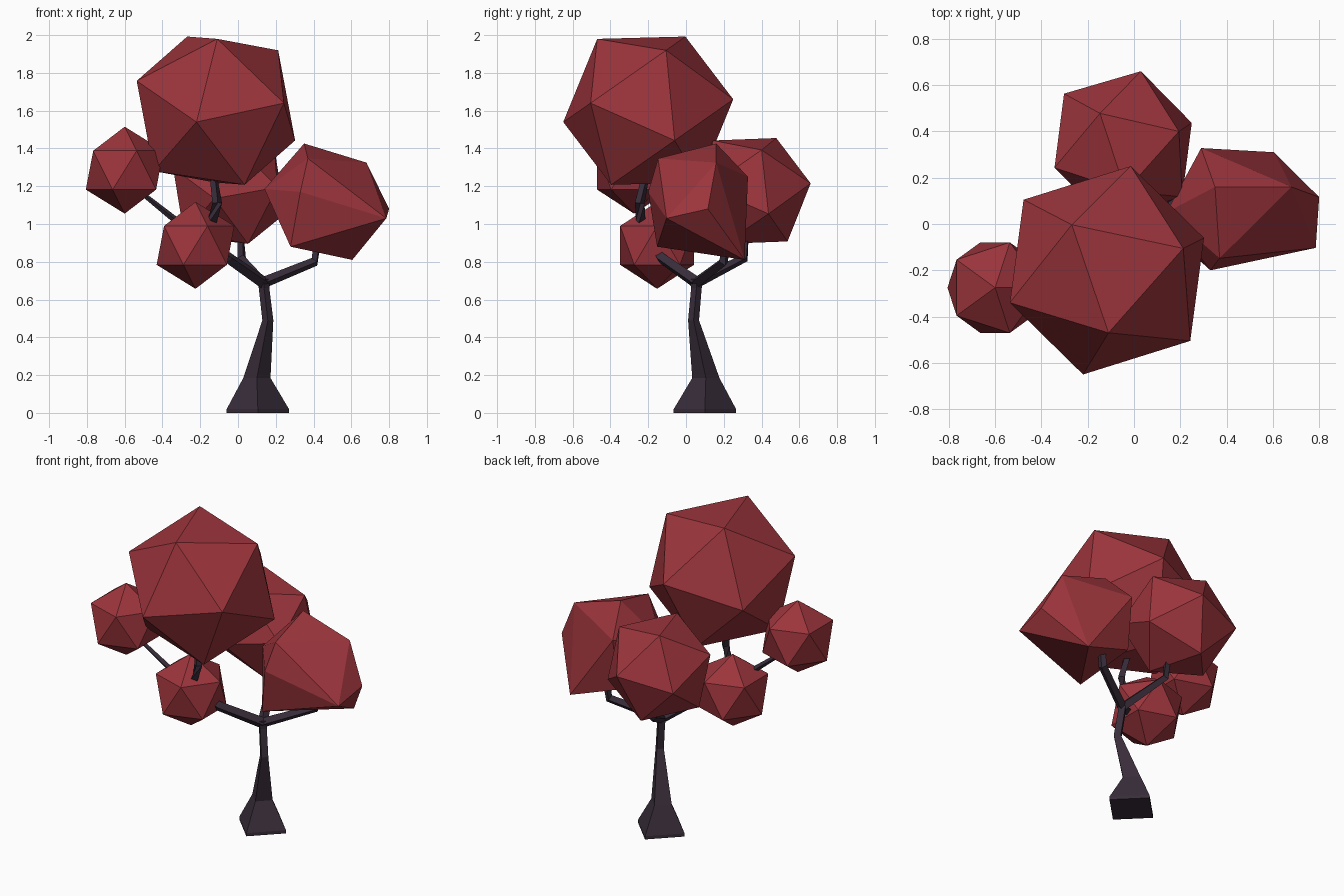
import bpy, bmesh, math
from mathutils import Vector, Matrix

if "Cube" in bpy.data.objects:
    bpy.data.objects.remove(bpy.data.objects["Cube"])


def material(name, color):
    m = bpy.data.materials.new(name)
    m.diffuse_color = color
    m.use_nodes = True
    m.node_tree.nodes["Principled BSDF"].inputs["Base Color"].default_value = m.diffuse_color
    return m


RED = material("leaf_red", (0.33, 0.035, 0.045, 1))
BARK = material("dark_bark", (0.04, 0.026, 0.042, 1))


def finish(bm, name, mat):
    bmesh.ops.recalc_face_normals(bm, faces=bm.faces)
    me = bpy.data.meshes.new(name)
    bm.to_mesh(me)
    bm.free()
    me.materials.append(mat)
    bpy.context.collection.objects.link(bpy.data.objects.new(name, me))


def clump(name, center, a, b, c):
    """Icosahedron placed by three mutually adjacent corners relative to its center."""
    a, b, c = Vector(a), Vector(b), Vector(c)
    x = (b - 0.4472 * a) / 0.8944
    y = (c - 0.4472 * a - 0.2764 * x) / 0.8507
    m = Matrix((x, y, a)).transposed().to_4x4()
    bm = bmesh.new()
    bmesh.ops.create_icosphere(bm, subdivisions=1, radius=1)
    bm.transform(Matrix.Translation(center) @ m)
    finish(bm, name, RED)


def upright_clump(name, center, r):
    clump(name, center, (0, 0, r), (0.8944 * r, 0, 0.4472 * r),
          (0.2764 * r, 0.8507 * r, 0.4472 * r))


def limb(name, path, level=False):
    """Four-sided tapered limb through (x, y, z, radius) stations."""
    bm = bmesh.new()
    pts = [Vector(p[:3]) for p in path]
    rings = []
    for i, p in enumerate(pts):
        t = pts[min(i + 1, len(pts) - 1)] - pts[max(i - 1, 0)]
        q = Matrix.Identity(3) if level else t.to_track_quat('Z', 'Y').to_matrix()
        r = path[i][3]
        rings.append([bm.verts.new(p + q @ Vector((r * math.cos(k * math.pi / 2),
                                                   r * math.sin(k * math.pi / 2), 0)))
                      for k in range(4)])
    for lo, hi in zip(rings, rings[1:]):
        for k in range(4):
            j = (k + 1) % 4
            bm.faces.new((lo[k], lo[j], hi[j], hi[k]))
    bm.faces.new(rings[0][::-1])
    bm.faces.new(rings[-1])
    finish(bm, name, BARK)


# Foliage
clump("top_foliage", (-0.117, -0.2, 1.6),
      (-0.103, -0.45, -0.06), (0.007, -0.27, 0.38), (0.36, -0.305, 0.04))
clump("back_foliage", (-0.047, 0.34, 1.175),
      (0.077, 0.32, 0.04), (-0.10, 0.138, 0.28), (0.241, 0.06, 0.217))
upright_clump("left_foliage", (-0.6, -0.275, 1.285), 0.23)
upright_clump("low_foliage", (-0.225, -0.153, 0.887), 0.23)

# Right foliage is an irregular faceted lump
bm = bmesh.new()
for p in [(0.35, 0.16, 1.426), (0.68, 0.16, 1.325), (0.80, 0.116, 1.08),
          (0.785, -0.103, 1.03), (0.29, 0.328, 1.25), (0.605, 0.31, 0.81),
          (0.33, -0.2, 1.17), (0.37, -0.148, 1.347), (0.278, -0.153, 0.88),
          (0.14, 0.05, 1.185), (0.28, 0.28, 0.92)]:
    bm.verts.new(p)
bmesh.ops.convex_hull(bm, input=bm.verts)
finish(bm, "right_foliage", RED)

# Trunk and branches
limb("trunk", [(0.105, 0.1, 0, 0.165), (0.105, 0.1, 0.02, 0.165), (0.1, 0.105, 0.185, 0.072),
               (0.158, 0.04, 0.49, 0.029), (0.138, 0.055, 0.66, 0.028),
               (0.135, 0.055, 0.71, 0.036)], level=True)
limb("right_branch", [(0.135, 0.055, 0.69, 0.03), (0.405, 0.2, 0.8, 0.026),
                      (0.425, 0.21, 0.95, 0.022)])
limb("back_branch", [(0.135, 0.055, 0.69, 0.03), (0.02, 0.31, 0.82, 0.024),
                     (0.01, 0.32, 1.0, 0.02)])
limb("left_branch", [(0.135, 0.055, 0.69, 0.034), (-0.05, -0.13, 0.82, 0.03),
                     (-0.22, -0.2, 0.94, 0.027)])
limb("top_branch", [(-0.22, -0.2, 0.92, 0.025), (-0.135, -0.24, 1.02, 0.027),
                    (-0.11, -0.245, 1.11, 0.026), (-0.14, -0.2, 1.32, 0.02)])
limb("twig", [(-0.22, -0.2, 0.92, 0.024), (-0.33, -0.22, 1.02, 0.018),
              (-0.58, -0.27, 1.22, 0.01)])
